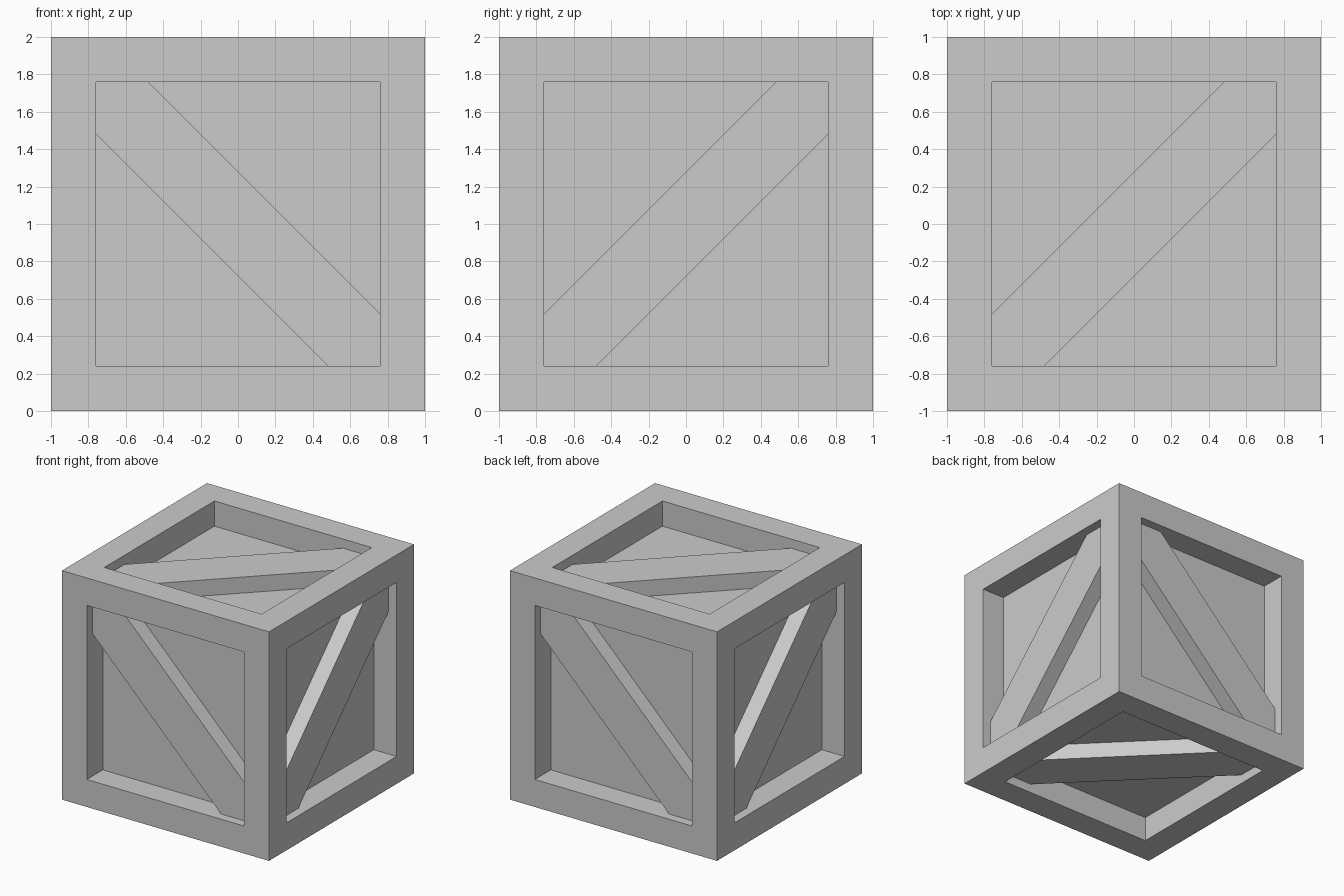
import bpy, bmesh
from math import radians
from mathutils import Matrix, Vector

if "Cube" in bpy.data.objects:
    bpy.data.objects.remove(bpy.data.objects["Cube"])

HALF = 1.0       # half of the crate edge
RIM = 0.24       # frame width
PANEL = 0.22     # panel recess depth
BRACE = 0.08     # brace recess depth
CUT = 0.28       # where the brace edges leave the opening corner
LIFT = Matrix.Translation((0, 0, HALF))


def add_object(name, bm):
    bmesh.ops.recalc_face_normals(bm, faces=bm.faces[:])
    mesh = bpy.data.meshes.new(name)
    bm.to_mesh(mesh)
    bm.free()
    obj = bpy.data.objects.new(name, mesh)
    bpy.context.collection.objects.link(obj)
    return obj


# Crate body: cube with a framed, recessed panel on each side
bm = bmesh.new()
bmesh.ops.create_cube(bm, size=2 * HALF, matrix=LIFT)
panels = bm.faces[:]
bmesh.ops.inset_individual(bm, faces=panels, thickness=RIM, use_even_offset=True)
for face in panels:
    inward = -face.normal.copy() * PANEL
    ext = bmesh.ops.extrude_discrete_faces(bm, faces=[face])["faces"][0]
    bmesh.ops.translate(bm, verts=ext.verts[:], vec=inward)
add_object("crate_frame", bm)


# Diagonal brace, modelled on the top side and turned onto the others
def add_brace(name, turn):
    a = HALF - RIM
    b = a - CUT
    outline = [(-a, -a), (-b, -a), (a, b), (a, a), (b, a), (-a, -b)]
    bm = bmesh.new()
    base = bm.faces.new([bm.verts.new((x, y, HALF - PANEL)) for x, y in outline])
    top = bmesh.ops.extrude_face_region(bm, geom=[base], use_keep_orig=True)["geom"]
    bmesh.ops.translate(bm, vec=Vector((0, 0, PANEL - BRACE)),
                        verts=[v for v in top if isinstance(v, bmesh.types.BMVert)])
    bm.transform(LIFT @ turn)
    add_object(name, bm)


def rot(degrees, axis):
    return Matrix.Rotation(radians(degrees), 4, axis)


add_brace("top_brace", Matrix.Identity(4))
add_brace("bottom_brace", rot(180, 'X'))
for i, side in enumerate(("front", "right", "back", "left")):
    flip = 90 if i % 2 == 0 else 0   # front and back lean the other way
    add_brace(side + "_brace", rot(90 * i, 'Z') @ rot(90, 'X') @ rot(flip, 'Z'))
